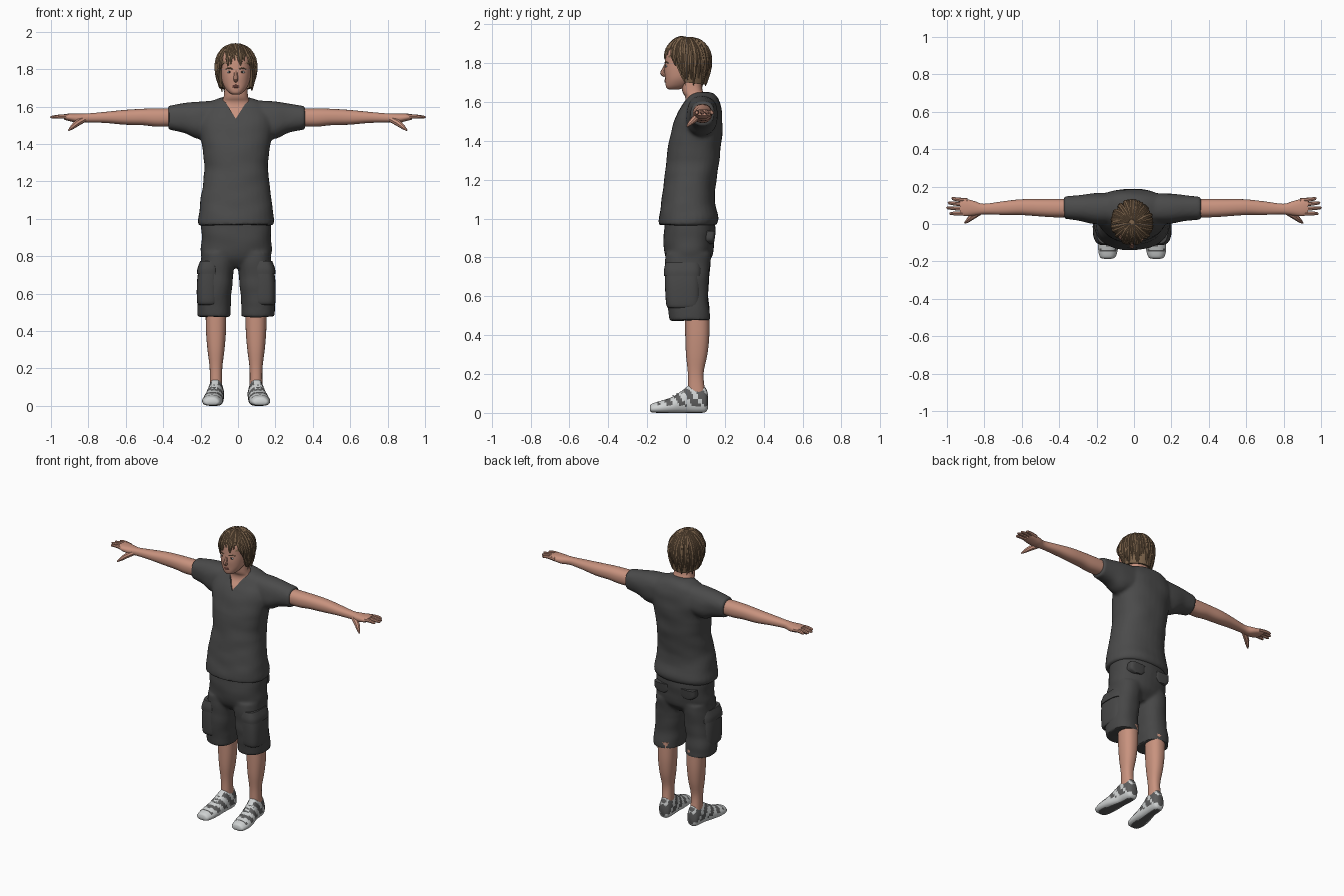
import bpy, bmesh, random
from math import sin, cos, pi, radians
from mathutils import Vector, noise

random.seed(4)
if "Cube" in bpy.data.objects:
    bpy.data.objects.remove(bpy.data.objects["Cube"])


def material(name, *rgb):
    m = bpy.data.materials.new(name)
    m.use_nodes = True
    m.diffuse_color = (*rgb, 1)
    bsdf = m.node_tree.nodes["Principled BSDF"]
    bsdf.inputs["Base Color"].default_value = (*rgb, 1)
    bsdf.inputs["Roughness"].default_value = 0.8
    return m


SKIN = material("skin", .58, .29, .21)
SHIRT = material("charcoal cloth", .07, .07, .07)
SHORTS = material("dark grey cloth", .062, .062, .062)
HAIR = material("brown hair", .2, .125, .07)
LIGHT = material("shoe white", .62, .64, .64)
GREY = material("shoe grey", .11, .11, .11)
LIP = material("lip", .42, .16, .13)
DARK = material("iris dark", .03, .025, .02)
SIDES = ((1, "left"), (-1, "right"))
parts = []


def add(name, bm, *mats):
    mesh = bpy.data.meshes.new(name)
    bm.to_mesh(mesh)
    bm.free()
    for m in mats:
        mesh.materials.append(m)
    ob = bpy.data.objects.new(name, mesh)
    bpy.context.collection.objects.link(ob)
    parts.append(ob)
    return ob


def drop(ob):
    parts.remove(ob)
    bpy.data.objects.remove(ob)


def bake(ob):
    """Replace an object by its evaluated mesh."""
    bpy.context.view_layer.update()
    done = ob.evaluated_get(bpy.context.evaluated_depsgraph_get())
    mesh = bpy.data.meshes.new_from_object(done)
    name = ob.name
    drop(ob)
    new = bpy.data.objects.new(name, mesh)
    new.name = name
    bpy.context.collection.objects.link(new)
    parts.append(new)
    return new


def spline(rings, steps):
    """Catmull-Rom interpolation of cross-section values."""
    last = len(rings) - 1
    for i in range(last):
        quad = [rings[min(max(i + k, 0), last)] for k in (-1, 0, 1, 2)]
        for j in range(steps):
            t = j / steps
            yield [b + t * ((c - a) + t * (2*a - 5*b + 4*c - d + t * (3*b - a - 3*c + d))) / 2
                   for a, b, c, d in zip(*quad)]
    yield rings[-1]


def loft(name, axis, rings, *mats, s=1, p=2.3, n=32, steps=4, taper=0):
    """Rings are (position, centre u, radius u, low v, high v) along the axis."""
    bm, loops = bmesh.new(), []
    for t, cu, ru, lo, hi in spline(rings, steps):
        loop = []
        for k in range(n):
            c, d = cos(2*pi*k/n), sin(2*pi*k/n)
            cx = abs(c) ** (2/p) * (1 if c > 0 else -1)
            dy = abs(d) ** (2/p) * (1 if d > 0 else -1)
            u = cu + ru * cx * (1 - taper * max(dy, 0))
            v = (lo + hi)/2 + (hi - lo)/2 * dy
            x, y, z = {"z": (u, v, t), "x": (t, u, v), "y": (u, t, v)}[axis]
            loop.append(bm.verts.new((s * x, y, z)))
        loops.append(loop)
    for a, b in zip(loops, loops[1:]):
        for k in range(n):
            bm.faces.new((a[k], a[(k+1) % n], b[(k+1) % n], b[k]))
    bm.faces.new(loops[0])
    bm.faces.new(loops[-1])
    bmesh.ops.recalc_face_normals(bm, faces=bm.faces)
    return add(name, bm, *mats)


def strands(name, paths, mat):
    """Tapered tubes; each path point is (x, y, z, radius)."""
    cu = bpy.data.curves.new(name, "CURVE")
    cu.dimensions, cu.bevel_depth, cu.bevel_resolution, cu.use_fill_caps = "3D", 1, 2, True
    for path in paths:
        sp = cu.splines.new("POLY")
        pts = list(spline(path, 3))
        sp.points.add(len(pts) - 1)
        for q, (x, y, z, r) in zip(sp.points, pts):
            q.co, q.radius = (x, y, z, 1), r
    cu.materials.append(mat)
    ob = bpy.data.objects.new(name, cu)
    bpy.context.collection.objects.link(ob)
    parts.append(ob)
    return bake(ob)


def ball(name, pos, size, mat):
    bm = bmesh.new()
    bmesh.ops.create_uvsphere(bm, u_segments=16, v_segments=8, radius=1)
    for v in bm.verts:
        v.co = Vector(pos) + v.co * Vector(size)
    return add(name, bm, mat)


def cloth(name, pieces, mat, fold):
    """Fuse pieces into one garment and add soft folds."""
    bm = bmesh.new()
    for ob in pieces:
        bm.from_mesh(ob.data)
        drop(ob)
    ob = add(name, bm, mat)
    mod = ob.modifiers.new("fuse", "REMESH")
    mod.mode, mod.voxel_size = "VOXEL", .01
    mod = ob.modifiers.new("soften", "SMOOTH")
    mod.factor, mod.iterations = .5, 4
    ob = bake(ob)
    for v in ob.data.vertices:
        v.co += v.normal * fold * noise.noise(Vector((v.co.x*7, v.co.y*7, v.co.z*13)))
    ob.data.materials.clear()
    ob.data.materials.append(mat)
    return ob


# Shirt: torso and sleeves fused, with a V neckline cut out
body = [(.965, .198, -.142, .155), (1, .205, -.14, .168), (1.1, .19, -.125, .147),
        (1.2, .176, -.113, .157), (1.3, .172, -.1, .174), (1.4, .185, -.088, .182),
        (1.48, .198, -.068, .187), (1.54, .2, -.045, .187), (1.58, .185, -.02, .18),
        (1.62, .145, .002, .165), (1.645, .09, .02, .14), (1.652, .06, .04, .11)]
pieces = [loft("torso", "z", [(z, 0, r, a, b) for z, r, a, b in body], SHIRT)]
sleeve = [(.08, .085, .08, 1.45, 1.635), (.2, .082, .082, 1.425, 1.628),
          (.28, .085, .069, 1.46, 1.618), (.366, .086, .061, 1.478, 1.602)]
pieces += [loft("sleeve", "x", sleeve, SHIRT, s=s) for s, _ in SIDES]
shirt = cloth("shirt", pieces, SHIRT, .005)
bm = bmesh.new()
tri = [bm.verts.new((x, -.25, z)) for x, z in ((-.085, 1.67), (0, 1.535), (.085, 1.67))]
ext = bmesh.ops.extrude_face_region(bm, geom=[bm.faces.new(tri)])
for v in ext["geom"]:
    if isinstance(v, bmesh.types.BMVert):
        v.co.y = .05
bmesh.ops.recalc_face_normals(bm, faces=bm.faces)
cutter = add("neckline_cutter", bm)
cutter.hide_render = True
mod = shirt.modifiers.new("neckline", "BOOLEAN")
mod.operation, mod.object, mod.solver = "DIFFERENCE", cutter, "EXACT"
shirt = bake(shirt)
drop(cutter)

# Shorts with cargo and back pockets
pieces = [loft("hips", "z", [(.74, 0, .12, -.06, .08), (.8, 0, .185, -.108, .13),
                             (.9, 0, .186, -.116, .15), (1, 0, .185, -.11, .15)], SHORTS)]
leg = [(.475, .118, .09, -.083, .126), (.52, .118, .09, -.092, .122), (.6, .114, .09, -.1, .115),
       (.7, .105, .09, -.105, .12), (.82, .097, .088, -.108, .13)]
pieces += [loft("shorts_leg", "z", leg, SHORTS, s=s) for s, _ in SIDES]
cloth("shorts", pieces, SHORTS, .006)
for s, side in SIDES:
    loft(side + "_cargo_pocket", "z", [(.54, .15, .052, -.09, .065), (.56, .15, .06, -.102, .075),
         (.66, .15, .06, -.108, .075), (.74, .145, .054, -.106, .07)], SHORTS, s=s, p=3)
    loft(side + "_pocket_flap", "z", [(.705, .147, .063, -.112, .08), (.735, .146, .061, -.113, .08),
         (.775, .14, .052, -.105, .075)], SHORTS, s=s, p=3)
    loft(side + "_back_flap", "z", [(.87, .095, .025, .08, .143), (.89, .095, .055, .08, .147),
         (.935, .095, .055, .08, .153)], SHORTS, s=s, p=4)

# Arms, fingers and lower legs
arm = [(.3, .085, .048, 1.495, 1.59), (.42, .085, .049, 1.492, 1.59), (.5, .087, .046, 1.5, 1.588),
       (.6, .09, .042, 1.503, 1.582), (.7, .085, .036, 1.512, 1.572), (.8, .08, .028, 1.515, 1.563),
       (.85, .084, .038, 1.512, 1.562), (.9, .088, .046, 1.522, 1.562), (.93, .091, .04, 1.53, 1.56)]
shin = [(.1, .107, .034, .01, .1), (.2, .107, .034, .01, .09), (.3, .107, .046, 0, .11),
        (.4, .107, .054, -.004, .12), (.52, .107, .056, -.006, .12)]
fingers = [(.125, .136, .975), (.103, .112, .993), (.08, .086, 1), (.057, .056, .985)]
for s, side in SIDES:
    loft(side + "_arm", "x", arm, SKIN, s=s)
    loft(side + "_lower_leg", "z", shin, SKIN, s=s)
    paths = [[(s*.89, y, 1.542, .013), (s*.94, (y + tip)/2, 1.547, .011),
              (s*(x - .006), tip, 1.543, .008), (s*x, tip, 1.542, .003)] for y, tip, x in fingers]
    paths.append([(s*.82, .065, 1.532, .016), (s*.86, .042, 1.51, .017),
                  (s*.888, .018, 1.487, .011), (s*.904, .005, 1.473, .004)])
    strands(side + "_fingers", paths, SKIN)

# Shoes: pale sole, toe and collar, grey side panels
shoe = [(-.186, .13, .02, .014, .03), (-.176, .13, .042, .003, .047), (-.13, .128, .054, 0, .062),
        (-.07, .122, .054, 0, .082), (-.02, .115, .048, 0, .115), (.02, .109, .044, 0, .143),
        (.07, .106, .043, 0, .143), (.1, .105, .036, .004, .13), (.112, .105, .02, .02, .1)]
for s, side in SIDES:
    ob = loft(side + "_shoe", "y", shoe, LIGHT, GREY, s=s, p=3, steps=6, taper=.35)
    for f in ob.data.polygons:
        x, y, z = f.center
        tongue = abs(abs(x) - .115) < .016 and z > .08 and y < .03
        panel = z > .036 and z < .128 and y > -.145 and sin(y*95 + z*70) > -.1 - 7*max(y, 0)
        f.material_index = int(z < .003 or (panel and not tongue))
    strands(side + "_laces", [[(s*(.12 - .026), y, z, .004), (s*.117, y - .006, z + .01, .004),
            (s*(.117 + .026), y, z, .004)] for y, z in ((-.06, .078), (-.04, .088), (-.02, .1))], LIGHT)

# Neck, head and face
loft("neck", "z", [(1.45, 0, .12, -.055, .12), (1.54, 0, .12, -.038, .13), (1.59, 0, .105, -.008, .13),
     (1.625, 0, .078, -.004, .115), (1.66, 0, .064, -.02, .085), (1.76, 0, .06, -.03, .08)], SKIN, p=2.6)
loft("head", "z", [(1.664, 0, .018, -.088, -.04), (1.672, 0, .034, -.1, -.01), (1.69, 0, .052, -.105, .02),
     (1.72, 0, .069, -.107, .05), (1.76, 0, .079, -.111, .09), (1.8, 0, .083, -.109, .1),
     (1.86, 0, .085, -.105, .11), (1.9, 0, .07, -.08, .09), (1.92, 0, .03, -.03, .04)], SKIN)
strands("nose", [[(0, -.105, 1.79, .008), (0, -.112, 1.77, .01), (0, -.12, 1.748, .013),
                  (0, -.106, 1.736, .009)]], SKIN)
strands("lips", [[(-.026, -.097, z, .003), (0, -.106, z + .001, .0055), (.026, -.097, z, .003)]
                 for z in (1.704, 1.711)], LIP)
for s, side in SIDES:
    ball(side + "_eye", (s*.034, -.1, 1.784), (.014, .006, .006), LIGHT)
    ball(side + "_iris", (s*.034, -.104, 1.784), (.006, .004, .0055), DARK)
    strands(side + "_eyebrow", [[(s*.016, -.107, 1.8, .003), (s*.036, -.104, 1.805, .004),
                                 (s*.056, -.09, 1.8, .002)]], HAIR)

# Hair: a cap following the hairline, covered in tapered locks
TOP, WIDE = 1.932, 1.805


def hairline(a):
    t = min(max((-sin(a) - .12) / .6, 0), 1)
    return 1.7 + .012 * sin(a) * -1 + .12 * t * t * (3 - 2*t)


def hair_point(a, s, end, grow=1):
    z = end + (TOP - end) * cos(s * pi / 2)
    r = (1 - ((z - WIDE)/(TOP - WIDE))**2)**.5 if z > WIDE else 1 - (WIDE - z)*1.5
    return Vector((.103*r*grow*cos(a), .006 + .117*r*grow*sin(a), z))


bm = bmesh.new()
n, m = 48, 12
grid = [[bm.verts.new(hair_point(2*pi*k/n, j/m, hairline(2*pi*k/n))) for k in range(n)]
        for j in range(m + 1)]
for a, b in zip(grid, grid[1:]):
    for k in range(n):
        bm.faces.new((a[k], b[k], b[(k+1) % n], a[(k+1) % n]))
bmesh.ops.remove_doubles(bm, verts=bm.verts, dist=.0001)
cap = add("hair_cap", bm, HAIR)
cap.modifiers.new("thickness", "SOLIDIFY").thickness = .014
bake(cap)
locks = []
for i in range(90):
    a, twist = 2*pi*i/45 + random.uniform(-.06, .06), random.uniform(-.1, .45)
    end = hairline(a + twist) + random.uniform(-.018, .02) + (.035 if i > 45 else 0)
    size = random.uniform(.009, .014)
    locks.append([(*hair_point(a + twist*t, t, end, 1 + .03*t), size*w)
                  for t, w in ((.08, .4), (.3, .9), (.55, 1), (.8, .9), (1, .15))])
strands("hair_locks", locks, HAIR)

# Smooth shading, and the slight sideways lean of the body between the hands
for ob in parts:
    for v in ob.data.vertices:
        v.co.x -= .012 * (1 - min(abs(v.co.x), 1))
    ob.data.shade_smooth()
    ob.data.set_sharp_from_angle(angle=radians(40))
